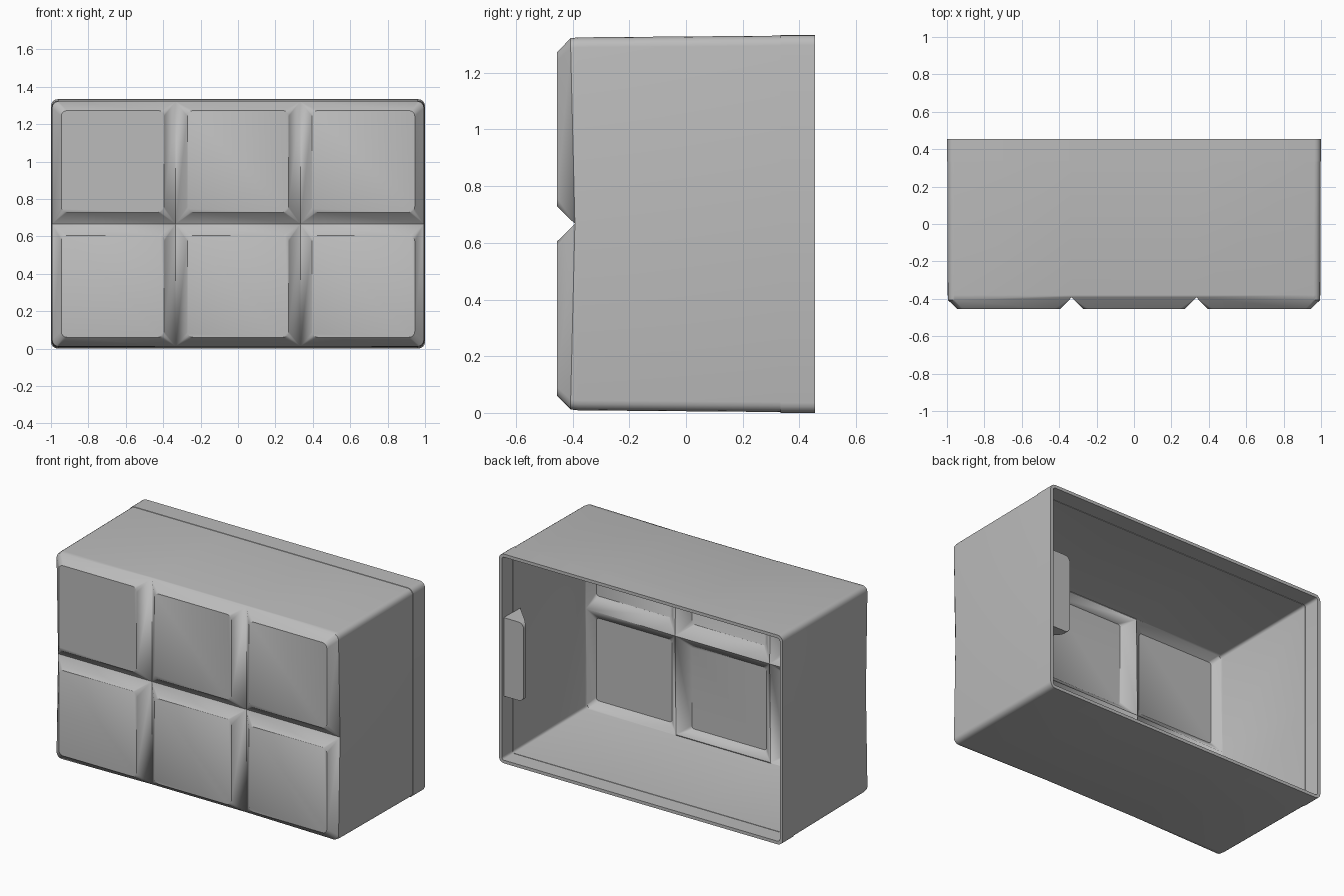
import bpy, bmesh, math
from math import cos, sin, pi, radians

if "Cube" in bpy.data.objects:
    bpy.data.objects.remove(bpy.data.objects["Cube"])

# Single plain grey
GREY = (0.5, 0.5, 0.5, 1)
grey = bpy.data.materials.new("plain_grey")
grey.use_nodes = True
grey.diffuse_color = GREY
grey.node_tree.nodes["Principled BSDF"].inputs["Base Color"].default_value = GREY

HALF_X, HALF_Z, MID_Z = 0.994, 0.655, 0.667
FRONT_Y, BACK_Y, EDGE_Y, GROOVE_Y = -0.455, 0.455, -0.407, -0.392
COLS, ROWS, ARC = 3, 2, 4
CELL = 2 / COLS


def rounded_ring(x0, x1, z0, z1, radii):
    """Points of a rectangle with one radius per corner, counterclockwise."""
    points = []
    corners = [(x1, z1, -1, -1), (x0, z1, 1, -1), (x0, z0, 1, 1), (x1, z0, -1, 1)]
    for i, ((x, z, sx, sz), r) in enumerate(zip(corners, radii)):
        for k in range(ARC + 1):
            a = (i + k / ARC) * pi / 2
            points.append((x + r * (sx + cos(a)), z + r * (sz + sin(a))))
    return points


def finish(name, bm):
    mesh = bpy.data.meshes.new(name)
    bm.to_mesh(mesh)
    bm.free()
    mesh.materials.append(grey)
    obj = bpy.data.objects.new(name, mesh)
    bpy.context.collection.objects.link(obj)
    return obj


def apply_and_shade(obj, angle):
    bpy.ops.object.select_all(action='DESELECT')
    obj.select_set(True)
    bpy.context.view_layer.objects.active = obj
    for mod in list(obj.modifiers):
        bpy.ops.object.modifier_apply(modifier=mod.name)
    bpy.ops.object.shade_smooth_by_angle(angle=radians(angle))


# Front panel: six raised panes with sloping borders meeting in V grooves
bm = bmesh.new()
for col in range(COLS):
    for row in range(ROWS):
        left, right = col == 0, col == COLS - 1
        low, high = row == 0, row == ROWS - 1
        x0 = -HALF_X if left else -1 + col * CELL
        x1 = HALF_X if right else -1 + (col + 1) * CELL
        z0 = MID_Z - HALF_Z if low else MID_Z
        z1 = MID_Z + HALF_Z if high else MID_Z
        radii = [0.035 if outer else 0 for outer in
                 (right and high, left and high, left and low, right and low)]
        slope = [0.049 if outer else 0.062 for outer in (left, right, low, high)]
        border = rounded_ring(x0, x1, z0, z1, radii)
        pane = rounded_ring(x0 + slope[0], x1 - slope[1], z0 + slope[2],
                            z1 - slope[3], [0.03] * 4)
        outer_ring = []
        for i, (x, z) in enumerate(border):
            on_corner = radii[i // (ARC + 1)] > 0
            outer_ring.append(bm.verts.new((x, EDGE_Y if on_corner else GROOVE_Y, z)))
        inner_ring = [bm.verts.new((x, FRONT_Y, z)) for x, z in pane]
        bm.faces.new(inner_ring)
        n = len(pane)
        for i in range(n):
            j = (i + 1) % n
            bm.faces.new((inner_ring[i], outer_ring[i], outer_ring[j], inner_ring[j]))
bmesh.ops.remove_doubles(bm, verts=bm.verts, dist=0.0005)

# Side walls: draw the perimeter back with a slight draft and a stepped rim
edges = [e for e in bm.edges if e.is_boundary]
last_x, last_z = HALF_X, HALF_Z
for y, hx, hz in ((-0.38, 0.996, 0.658), (0.333, 0.998, 0.664),
                  (0.334, 1.0, 0.6667), (BACK_Y, 1.0, 0.6667)):
    new = bmesh.ops.extrude_edge_only(bm, edges=edges)["geom"]
    edges = [g for g in new if isinstance(g, bmesh.types.BMEdge) and g.is_boundary]
    for v in (g for g in new if isinstance(g, bmesh.types.BMVert)):
        v.co.x *= hx / last_x
        v.co.z = MID_Z + (v.co.z - MID_Z) * hz / last_z
        v.co.y = y
    last_x, last_z = hx, hz
bmesh.ops.recalc_face_normals(bm, faces=bm.faces)
pane_face = max(bm.faces, key=lambda f: -f.calc_center_median().y)
if pane_face.normal.y > 0:
    bmesh.ops.reverse_faces(bm, faces=bm.faces)
shell = finish("open_box_shell", bm)
solid = shell.modifiers.new("wall_thickness", 'SOLIDIFY')
solid.thickness = 0.02
solid.offset = -1
solid.use_even_offset = True
apply_and_shade(shell, 35)

# Wedge-shaped grip tab inside the left wall
bm = bmesh.new()
TAB_Y, WALL_X, TIP_X = 0.435, 0.985, 0.84
section = [(WALL_X, TAB_Y), (TIP_X, TAB_Y), (TIP_X, TAB_Y - 0.02), (WALL_X, TAB_Y - 0.17)]
base = bm.faces.new([bm.verts.new((x, y, MID_Z - 0.25)) for x, y in section])
top = bmesh.ops.extrude_face_region(bm, geom=[base])["geom"]
bmesh.ops.translate(bm, vec=(0, 0, 0.5), verts=[g for g in top if isinstance(g, bmesh.types.BMVert)])
bmesh.ops.recalc_face_normals(bm, faces=bm.faces)
tips = [e for e in bm.edges if all(abs(v.co.x - TIP_X) < 0.001 for v in e.verts)
        and abs(e.verts[0].co.z - e.verts[1].co.z) < 0.001]
bmesh.ops.bevel(bm, geom=tips, offset=0.035, segments=4, profile=0.5, affect='EDGES')
tab = finish("grip_tab", bm)
apply_and_shade(tab, 30)
